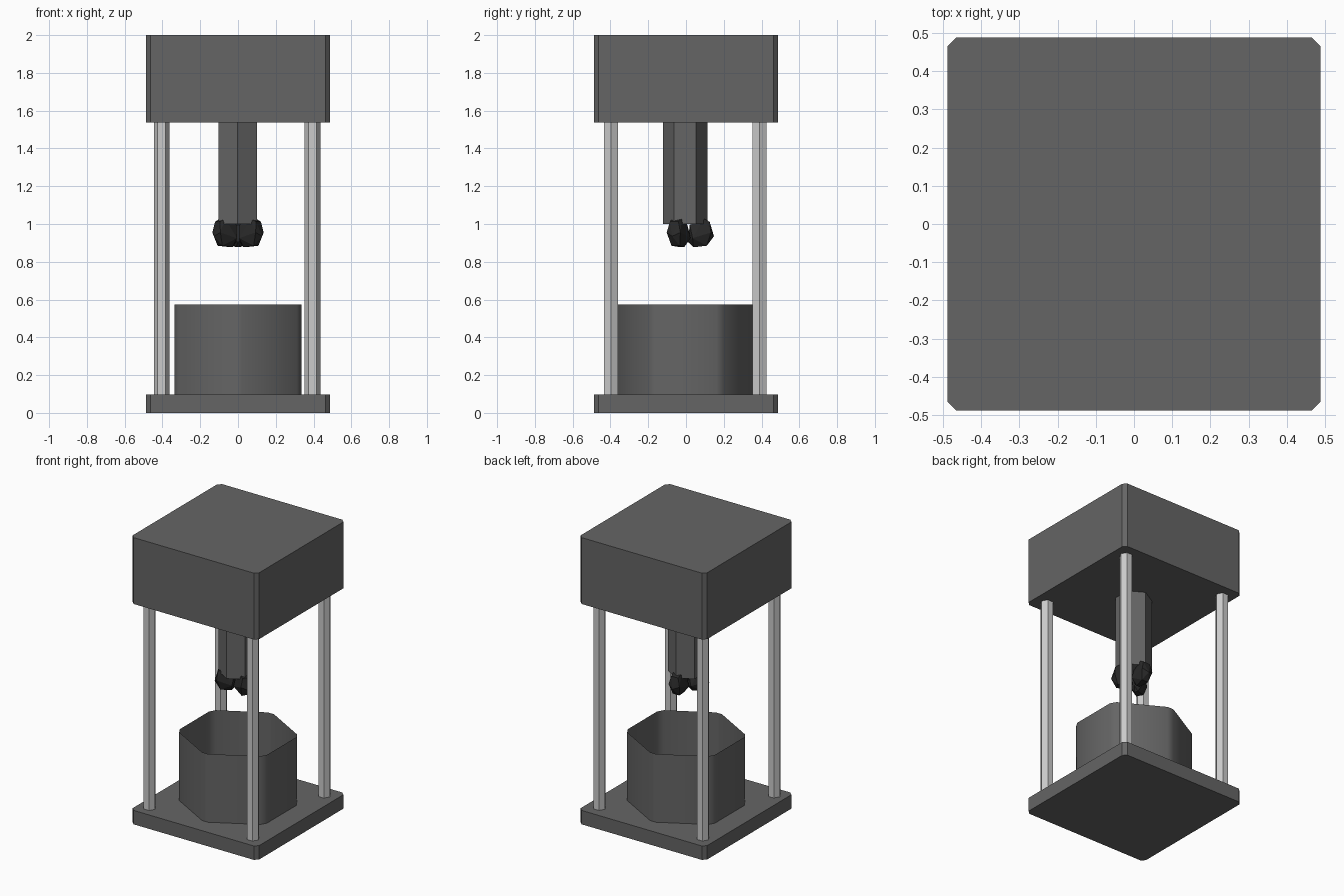
import bpy, bmesh, math
from mathutils import Matrix, Vector

if "Cube" in bpy.data.objects:
    bpy.data.objects.remove(bpy.data.objects["Cube"])


def material(name, v):
    m = bpy.data.materials.new(name)
    m.diffuse_color = (v, v, v, 1)
    m.use_nodes = True
    m.node_tree.nodes["Principled BSDF"].inputs["Base Color"].default_value = m.diffuse_color
    return m


DARK = material("dark grey", 0.13)
STEEL = material("light steel", 0.60)
BLACK = material("near black", 0.022)


def finish(bm, name, mat):
    mesh = bpy.data.meshes.new(name)
    bm.to_mesh(mesh)
    bm.free()
    mesh.materials.append(mat)
    obj = bpy.data.objects.new(name, mesh)
    bpy.context.collection.objects.link(obj)
    return obj


def prism(name, outline, z0, z1, mat, capped=True):
    """Extrude a counter-clockwise outline from z0 to z1."""
    bm = bmesh.new()
    low = [bm.verts.new((x, y, z0)) for x, y in outline]
    high = [bm.verts.new((x, y, z1)) for x, y in outline]
    n = len(outline)
    for i in range(n):
        j = (i + 1) % n
        bm.faces.new((low[i], low[j], high[j], high[i]))
    if capped:
        bm.faces.new(low[::-1])
        bm.faces.new(high)
    return finish(bm, name, mat)


def polygon(n, r, start, cx=0.0, cy=0.0):
    return [(cx + r * math.cos(start + math.tau * i / n),
             cy + r * math.sin(start + math.tau * i / n)) for i in range(n)]


def chamfer(points, d):
    """Cut every corner of an outline at distance d along its edges."""
    out = []
    for i, p in enumerate(points):
        p = Vector(p)
        for q in (points[i - 1], points[(i + 1) % len(points)]):
            out.append(tuple(p + (Vector(q) - p).normalized() * d))
    return out


# Base plate and top housing, with chamfered upright corners
S = 0.488
square = chamfer([(-S, -S), (S, -S), (S, S), (-S, S)], 0.024)
prism("base_plate", square, 0.0, 0.097, DARK)
prism("top_housing", square, 1.537, 2.0, DARK)

# Four hexagonal corner posts
for sx in (-1, 1):
    for sy in (-1, 1):
        post = polygon(6, 0.042, 0, sx * 0.399 - 0.005, sy * 0.393 - 0.004)
        prism("corner_post", post, 0.097, 1.537, STEEL)

# Open hexagonal bin with narrow chamfers and thin walls
bin_outline = [(x, y * 0.97) for x, y in chamfer(polygon(6, 0.388, math.pi / 6), 0.027)]
basin = prism("bin", bin_outline, 0.097, 0.573, DARK, capped=False)
bpy.context.view_layer.objects.active = basin
basin.select_set(True)
bpy.ops.object.shade_smooth_by_angle(angle=math.radians(35))

# Hanging hexagonal shaft
prism("shaft", polygon(6, 0.118, math.pi / 6, -0.002, -0.005), 1.0, 1.537, DARK)

# Three faceted claws: (radial, half width, height) points, mirrored sideways
CLAW = [(0.095, 0.03, 1.028), (0.125, 0.026, 1.012), (0.132, 0.042, 0.955),
        (0.148, 0.0, 0.935), (0.02, 0.02, 0.995), (0.035, 0.048, 0.925),
        (0.04, 0.012, 0.877), (0.11, 0.025, 0.885), (0.01, 0.0, 0.905)]
for k in range(3):
    bm = bmesh.new()
    for r, t, z in CLAW:
        for side in ((1, -1) if t else (1,)):
            bm.verts.new((r, side * t, z))
    bmesh.ops.convex_hull(bm, input=bm.verts[:])
    bm.transform(Matrix.Rotation(math.radians(90 + 120 * k), 4, 'Z'))
    bmesh.ops.recalc_face_normals(bm, faces=bm.faces[:])
    finish(bm, "claw", BLACK)
